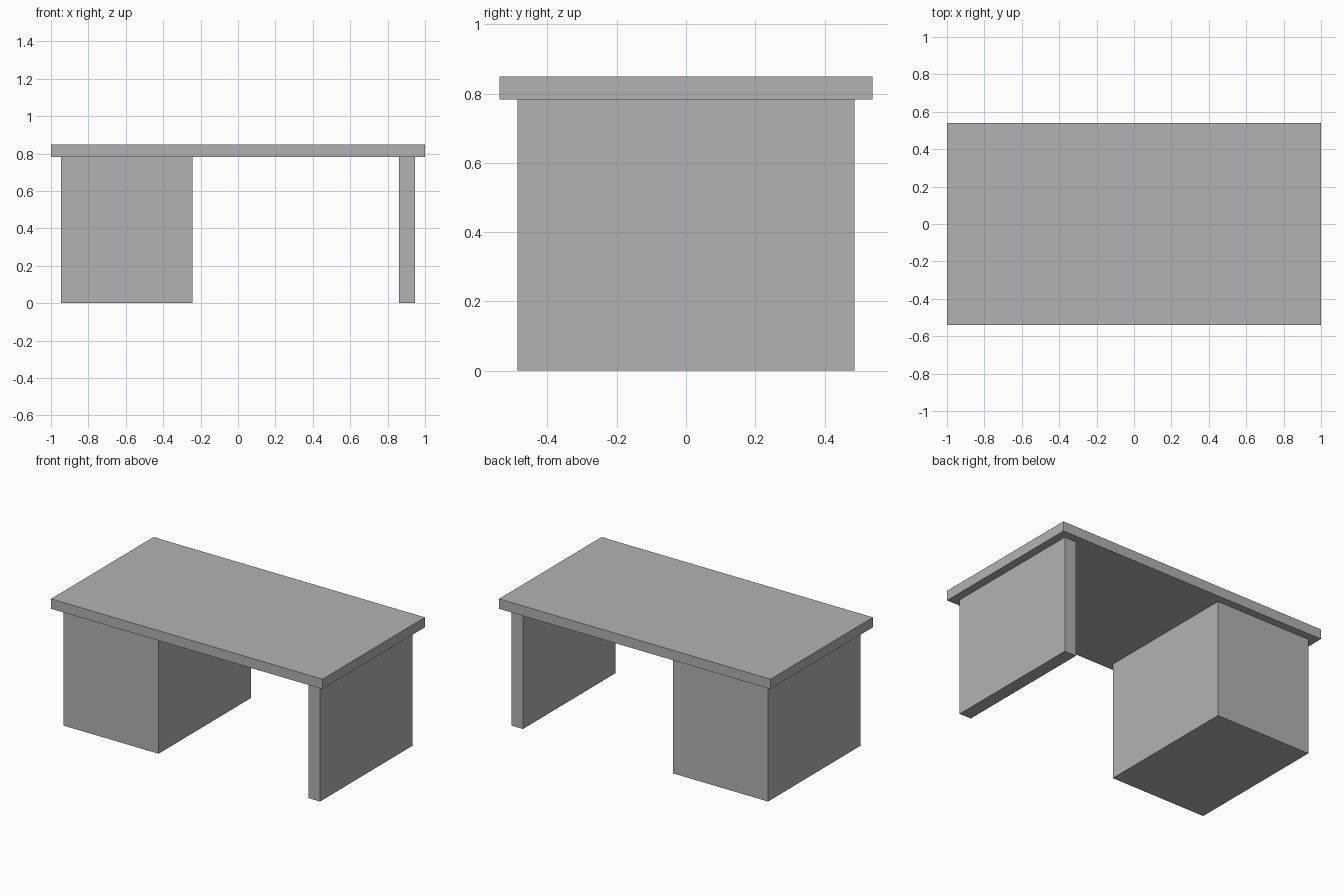
import bpy

cube = bpy.data.objects.get("Cube")
if cube:
    bpy.data.objects.remove(cube, do_unlink=True)

# Single plain grey finish
grey = bpy.data.materials.new("plain grey")
grey.use_nodes = True
colour = (0.448, 0.448, 0.448, 1)
grey.diffuse_color = colour
grey.node_tree.nodes["Principled BSDF"].inputs["Base Color"].default_value = colour


def box(name, x, y, z):
    """Box spanning the given (low, high) ranges."""
    spans = (x, y, z)
    bpy.ops.mesh.primitive_cube_add(size=1, location=[(a + b) / 2 for a, b in spans])
    obj = bpy.context.object
    obj.name = obj.data.name = name
    obj.scale = [b - a for a, b in spans]
    bpy.ops.object.transform_apply(location=False, rotation=False, scale=True)
    obj.data.materials.append(grey)
    return obj


TOP, UNDERSIDE = 0.849, 0.783
DEPTH, SUPPORT_DEPTH = 0.539, 0.487
support_y = (-SUPPORT_DEPTH, SUPPORT_DEPTH)

# Overhanging slab carried by a cabinet and a panel leg
box("desk_top", (-1, 1), (-DEPTH, DEPTH), (UNDERSIDE, TOP))
box("right_cabinet", (-0.946, -0.244), support_y, (0, UNDERSIDE))
box("left_panel_leg", (0.86, 0.946), support_y, (0, UNDERSIDE))
